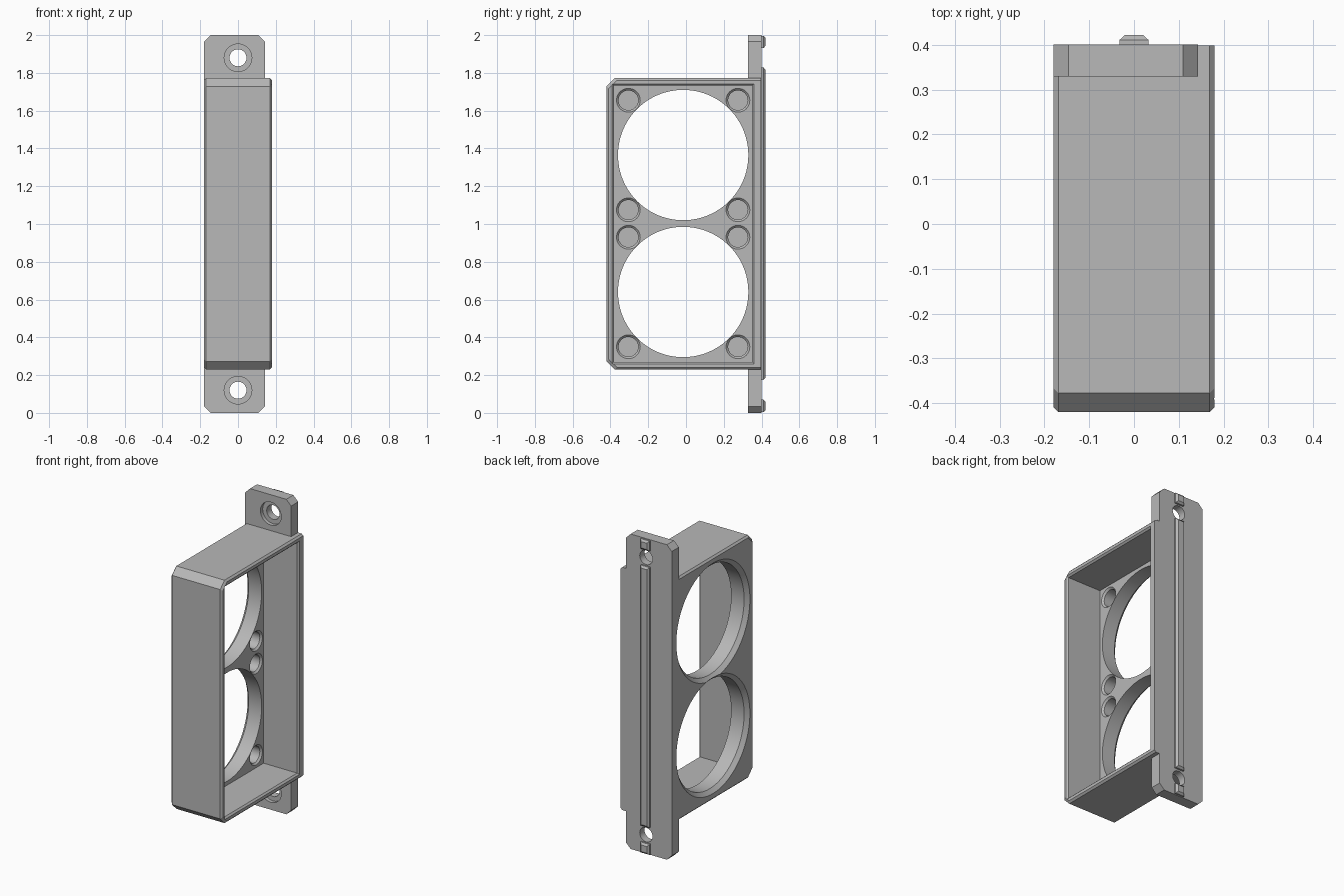
import bpy, bmesh, math
from mathutils import Vector

if "Cube" in bpy.data.objects:
    bpy.data.objects.remove(bpy.data.objects["Cube"], do_unlink=True)

grey = bpy.data.materials.new("plain grey")
grey.use_nodes = True
grey.diffuse_color = (0.48, 0.48, 0.48, 1)
grey.node_tree.nodes["Principled BSDF"].inputs["Base Color"].default_value = (0.48, 0.48, 0.48, 1)


def loft(name, rings):
    """Closed solid through matching rings of points."""
    bm = bmesh.new()
    loops = [[bm.verts.new(p) for p in r] for r in rings]
    n = len(loops[0])
    for a, b in zip(loops, loops[1:]):
        for i in range(n):
            j = (i + 1) % n
            bm.faces.new((a[i], a[j], b[j], b[i]))
    bm.faces.new(loops[0])
    bm.faces.new(loops[-1])
    bmesh.ops.recalc_face_normals(bm, faces=bm.faces)
    mesh = bpy.data.meshes.new(name)
    bm.to_mesh(mesh)
    bm.free()
    mesh.materials.append(grey)
    ob = bpy.data.objects.new(name, mesh)
    bpy.context.collection.objects.link(ob)
    return ob


def chamfered(u0, u1, v0, v1, c, both=True):
    """Rectangle outline with cut corners; both=False cuts only the u0 side."""
    left = [(u0 + c, v1), (u0, v1 - c), (u0, v0 + c), (u0 + c, v0)]
    right = [(u1 - c, v0), (u1, v0 + c), (u1, v1 - c), (u1 - c, v1)]
    return left + (right if both else [(u1, v0), (u1, v1)])


def turned(name, axis, a, b, steps, n=64):
    """Round solid along x or y; steps are (position, radius)."""
    rings = []
    for t, r in steps:
        ring = []
        for i in range(n):
            k = math.tau * i / n
            p, q = a + r * math.cos(k), b + r * math.sin(k)
            ring.append((t, p, q) if axis == "x" else (p, t, q))
        rings.append(ring)
    return loft(name, rings)


def combine(target, tool, operation):
    tool.hide_render = True
    m = target.modifiers.new("combine", "BOOLEAN")
    m.operation, m.solver, m.object = operation, "EXACT", tool
    bpy.context.view_layer.objects.active = target
    bpy.ops.object.modifier_apply(modifier=m.name)
    bpy.data.objects.remove(tool, do_unlink=True)


# Housing block with chamfered side edges and front corners
rings = []
for x, d in ((-0.18, 0.011), (-0.169, 0), (0.169, 0), (0.18, 0.011)):
    outline = chamfered(-0.42 + d, 0.398, 0.23 + d, 1.772 - d, 0.043, both=False)
    rings.append([(x, y, z) for y, z in outline])
housing = loft("housing", rings)

# Mounting flange with ears at both ends
outline = chamfered(-0.18, 0.143, 0, 2, 0.034)
flange = loft("flange", [[(x, y, z) for x, z in outline] for y in (0.329, 0.4)])
combine(housing, flange, "UNION")

# Open cavity with a bevelled mouth
rings = []
for x, d in ((-0.065, 0), (0.17, 0), (0.18, 0.01), (0.2, 0.01)):
    y0, y1, z0, z1 = -0.382 - d, 0.35 + d, 0.27 - d, 1.732 + d
    rings.append([(x, y0, z0), (x, y1, z0), (x, y1, z1), (x, y0, z1)])
combine(housing, loft("cavity", rings), "DIFFERENCE")

# Two large openings, flared on the outside, each with four blind sockets
for z in (0.64, 1.365):
    steps = ((-0.2, 0.369), (-0.18, 0.369), (-0.156, 0.345), (0, 0.345))
    combine(housing, turned("opening", "x", -0.015, z, steps, 96), "DIFFERENCE")
    for dy in (-0.29, 0.29):
        for dz in (-0.29, 0.29):
            steps = ((-0.145, 0.052), (-0.076, 0.052), (-0.065, 0.063), (-0.05, 0.063))
            socket = turned("socket", "x", -0.015 + dy, z + dz, steps, 32)
            combine(housing, socket, "DIFFERENCE")

# Counterbored screw holes in the ears
for z in (0.12, 1.88):
    steps = ((0.3, 0.073), (0.352, 0.073), (0.352, 0.045), (0.45, 0.045))
    combine(housing, turned("screw_hole", "y", 0, z, steps, 48), "DIFFERENCE")

# Locating rib and end tabs on the back
parts = [housing]
for name, z0, z1 in (("back_rib", 0.175, 1.828), ("lower_tab", 0.004, 0.07), ("upper_tab", 1.932, 1.996)):
    rings = []
    for y, d in ((0.39, 0), (0.411, 0), (0.422, 0.012)):
        w = 0.032 - d
        rings.append([(-w, y, z0 + d), (w, y, z0 + d), (w, y, z1 - d), (-w, y, z1 - d)])
    parts.append(loft(name, rings))

# Smooth the round walls, keep the edges crisp
bpy.ops.object.select_all(action="DESELECT")
for ob in parts:
    ob.select_set(True)
bpy.context.view_layer.objects.active = housing
bpy.ops.object.shade_smooth_by_angle(angle=math.radians(25))
